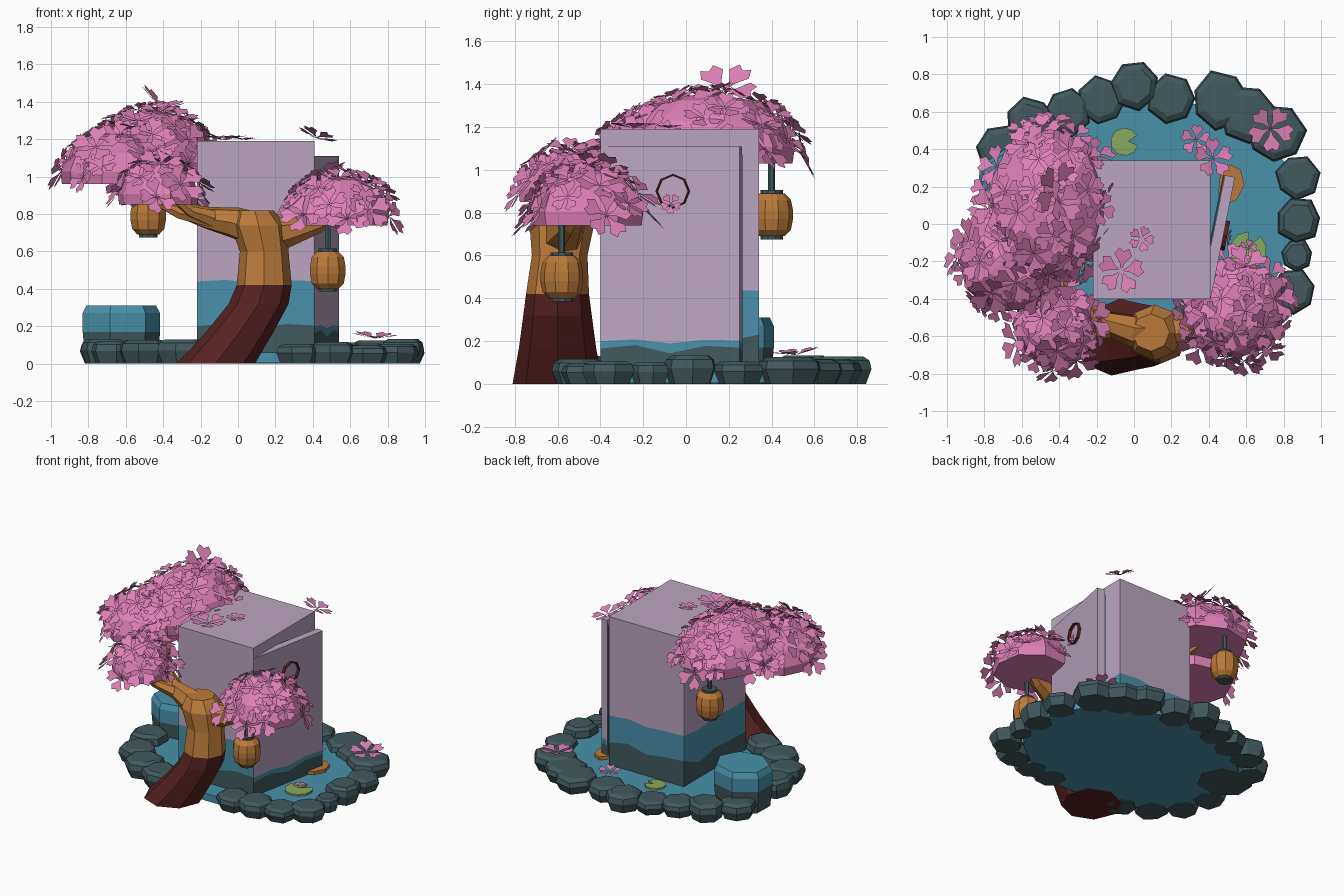
import bpy, bmesh, math, random
from mathutils import Vector, Matrix

if "Cube" in bpy.data.objects:
    bpy.data.objects.remove(bpy.data.objects["Cube"])

random.seed(4)

def material(name, rgb):
    m = bpy.data.materials.new(name)
    m.diffuse_color = (*rgb, 1)
    m.use_nodes = True
    m.node_tree.nodes["Principled BSDF"].inputs["Base Color"].default_value = m.diffuse_color
    return m

PINK = material("blossom pink", (.73, .215, .47))
LAVENDER = material("lavender", (.50, .38, .53))
TEAL = material("water teal", (.065, .285, .40))
SLATE = material("dark slate", (.054, .10, .112))
ORANGE = material("warm orange", (.50, .195, .042))
MAROON = material("bark maroon", (.10, .016, .016))
GREEN = material("leaf green", (.25, .40, .115))

def finish(name, bm, *mats):
    bmesh.ops.recalc_face_normals(bm, faces=bm.faces)
    me = bpy.data.meshes.new(name)
    bm.to_mesh(me)
    bm.free()
    for m in mats:
        me.materials.append(m)
    ob = bpy.data.objects.new(name, me)
    bpy.context.collection.objects.link(ob)
    return ob

def loft(bm, rings, caps=True):
    """Skin a list of equal-length point rings; returns the bands of faces."""
    vs = [[bm.verts.new(p) for p in r] for r in rings]
    n = len(vs[0])
    bands = [[bm.faces.new((a[i], a[(i + 1) % n], b[(i + 1) % n], b[i])) for i in range(n)]
             for a, b in zip(vs, vs[1:])]
    if caps:
        bm.faces.new(vs[0][::-1])
        bm.faces.new(vs[-1])
    return bands

def lathe(name, profile, sides, loc, mats, scale=(1, 1), jitter=0, top_z=None):
    """Turned shape from (radius, height) pairs; faces above top_z take the second colour."""
    bm = bmesh.new()
    turn = random.random() * 6 if jitter else math.pi / sides
    wob = [1 + random.uniform(-jitter, jitter) for _ in range(sides)]
    rings = []
    for r, z in profile:
        rings.append([(loc[0] + r * scale[0] * wob[i] * math.cos(turn + i * math.tau / sides),
                       loc[1] + r * scale[1] * wob[i] * math.sin(turn + i * math.tau / sides),
                       loc[2] + z) for i in range(sides)])
    loft(bm, rings)
    if top_z:
        for f in bm.faces:
            f.material_index = int(f.calc_center_median().z > top_z)
    return finish(name, bm, *mats)

def tube(name, path, radii, mats, sides=7, level=False, split=None):
    bm = bmesh.new()
    pts = [Vector(p) for p in path]
    rings = []
    for i, p in enumerate(pts):
        t = Vector((0, 0, 1)) if level else pts[min(i + 1, len(pts) - 1)] - pts[max(i - 1, 0)]
        q = t.to_track_quat('Z', 'Y')
        rings.append([p + q @ Vector((radii[i] * math.cos(k * math.tau / sides),
                                      radii[i] * math.sin(k * math.tau / sides), 0))
                      for k in range(sides)])
    loft(bm, rings)
    if split:
        for f in bm.faces:
            f.material_index = int(f.calc_center_median().z > split)
    return finish(name, bm, *mats)

def banded_block(name, corners, z0, z1, low, high):
    """Upright block with wavy slate and teal bands below a lavender wall."""
    bm = bmesh.new()
    pts, n = [], 4
    for a, b in zip(corners, corners[1:] + corners[:1]):
        pts += [Vector(a).lerp(Vector(b), k / n) for k in range(n)]
    wave = [.022 * math.sin(i * 2.3) for i in range(len(pts))]
    rings = [[(p.x, p.y, h) for p, h in zip(pts, hs)] for hs in (
        [z0] * len(pts), [low(p) + w for p, w in zip(pts, wave)],
        [high(p) + w * .5 for p, w in zip(pts, wave)], [z1] * len(pts))]
    bands = loft(bm, rings)
    for k, band in enumerate(bands):
        for f in band:
            f.material_index = k
    bm.faces.ensure_lookup_table()
    bm.faces[-1].material_index = 2
    return finish(name, bm, SLATE, TEAL, LAVENDER)

def add_flower(bm, loc, normal, r):
    """Five notched petals, slightly cupped."""
    q = Vector(normal).to_track_quat('Z', 'Y')
    spin = random.random() * 6
    shape = [(0, 0), (.35, -.30), (.78, -.50), (1, -.22), (.84, 0), (1, .22), (.78, .50), (.35, .30)]
    for k in range(5):
        a0 = spin + k * math.tau / 5
        bm.faces.new([bm.verts.new(Vector(loc) + q @ Vector(
            (d * r * math.cos(a0 + a), d * r * math.sin(a0 + a), .2 * r * d))) for d, a in shape])

def flowers(name, items):
    bm = bmesh.new()
    for loc, normal, r in items:
        add_flower(bm, loc, normal, r)
    return finish(name, bm, PINK)

# Pond water and rim of rocks
lathe("pond_water", [(1, .005), (1, .06)], 16, (.08, .06, 0), [TEAL], (.82, .62))
rocks = [(.01, .74, .13), (-.17, .66, .13), (.2, .67, .13), (.46, .66, .16), (.61, .58, .16),
         (.76, .48, .16), (.87, .25, .12), (.88, .02, .12), (.85, -.36, .13), (.87, -.17, .09),
         (.68, -.46, .13), (.5, -.5, .13), (.32, -.51, .13), (-.3, -.5, .13), (-.5, -.42, .14),
         (-.66, -.26, .13), (-.72, -.05, .13), (-.71, .4, .13), (-.55, .55, .13), (-.36, .6, .13)]
for i, (x, y, r) in enumerate(rocks):
    h = random.uniform(.095, .135)
    lathe(f"rim_rock_{i}", [(.8 * r, 0), (r, h * .55), (.93 * r, h * .85), (.7 * r, h)], 7,
          (x, y, 0), [SLATE], jitter=.09)
# Tall rock with a teal top
lathe("tall_rock", [(.92, 0), (.97, .1), (1, .17), (1, .27), (.9, .31)], 7,
      (-.63, .22, 0), [SLATE, TEAL], (.22, .19), jitter=.04, top_z=.18)

# Main block with painted bands
banded_block("main_block", [(-.22, -.4), (.41, -.4), (.41, .34), (-.22, .34)], .01, 1.19,
             lambda p: .2 if p.y < .2 else .24, lambda p: .44)

# Door standing ajar on the right side, with its dark lining
hinge, along, inward = Vector((.41, -.4)), Vector((.13, .65)), Vector((-.98, .196))
banded_block("door", [tuple(p) for p in (hinge, hinge + along, hinge + along + inward * .055,
             hinge + inward * .055)], .03, 1.11, lambda p: .165, lambda p: .2)
bm = bmesh.new()
a, b = hinge + inward * .057, hinge + along + inward * .057
corners = [a, b, b + inward * .008, a + inward * .008]
loft(bm, [[(p.x, p.y, z) for p in corners] for z in (.06, 1.07)])
finish("door_lining", bm, SLATE)

# Round window rim on the door
bm = bmesh.new()
outward = Vector((.98, -.196, 0))
centre = Vector((.41 + .13 * .52, -.06, .9))
q = outward.to_track_quat('Z', 'Y')
rings = []
for r, d in ((.080, 0), (.080, .022), (.073, .022), (.073, 0)):
    rings.append([centre + outward * d + q @ Vector((r * math.cos(k * math.pi / 4),
                  r * math.sin(k * math.pi / 4), 0)) for k in range(8)])
loft(bm, rings, caps=False)
finish("window_rim", bm, MAROON)

# Tree trunk and branches
tube("trunk", [(-.12, -.6, 0), (.01, -.6, .17), (.11, -.6, .32), (.14, -.6, .42), (.14, -.59, .6),
               (.11, -.58, .74), (.09, -.58, .82)], [.21, .18, .16, .147, .13, .15, .10],
     [MAROON, ORANGE], 8, level=True, split=.42)
tube("left_branch", [(.14, -.58, .70), (-.02, -.57, .755), (-.17, -.52, .78), (-.3, -.42, .82),
                     (-.42, -.28, .9), (-.5, -.1, 1.05)], [.10, .085, .06, .045, .035, .025], [ORANGE])
tube("right_branch", [(.14, -.58, .68), (.28, -.56, .71), (.42, -.53, .75), (.58, -.48, .83)],
     [.11, .08, .055, .025], [ORANGE])
for i, tip in enumerate([(-.47, -.58, .88), (-.42, -.5, .9), (-.36, -.64, .9)]):
    mid = Vector((-.12, -.55, .765)).lerp(Vector(tip), .55) - Vector((0, 0, .025))
    tube(f"twig_{i}", [(-.1, -.55, .765), mid, tip], [.055, .032, .016], [ORANGE], 6)
tube("back_twig", [(-.48, -.12, .98), (-.4, .1, 1.0), (-.46, .25, 1.08)], [.025, .02, .015], [ORANGE], 6)

# Blossom canopies: centre, radii, base height, height, flower count
canopies = [("upper_canopy", (-.46, .1), (.33, .43), 1.03, .32, 34),
            ("side_canopy", (-.65, -.17), (.29, .30), .96, .27, 22),
            ("front_canopy", (-.42, -.56), (.22, .22), .85, .23, 17),
            ("right_canopy", (.54, -.46), (.28, .27), .74, .26, 24)]
for name, c, rad, z0, h, count in canopies:
    lathe(name, [(.97, 0), (1, h * .25), (.86, h * .62), (.5, h * .92), (.15, h)], 9,
          (*c, z0), [PINK], rad, jitter=.05)
    items = []
    for i in range(count):
        ang = i * 2.39996 + random.uniform(-.2, .2)
        e = math.asin(max(.06, 1 - (i + .5) / count))
        ca, sa = math.cos(ang) * math.cos(e), math.sin(ang) * math.cos(e)
        loc = (c[0] + rad[0] * 1.02 * ca, c[1] + rad[1] * 1.02 * sa, z0 + .02 + h * math.sin(e))
        normal = (ca + random.uniform(-.3, .3), sa + random.uniform(-.3, .3),
                  math.sin(e) + random.uniform(.1, .6))
        items.append((loc, normal, random.uniform(.085, .135)))
    flowers(name + "_blossoms", items)
flowers("large_blossom", [((-.42, .18, 1.37), (.6, -.1, .7), .16)])

# Loose blossoms on the block, rock, water and lily pad
flowers("loose_blossoms", [((-.07, -.25, 1.195), (0, 0, 1), .125), ((.04, -.08, 1.195), (0, 0, 1), .07),
                           ((.42, .35, 1.21), (.35, .25, 1), .11), ((.33, .45, .07), (0, 0, 1), .085),
                           ((.73, .51, .135), (.05, -.1, 1), .125), ((.61, -.13, .09), (0, 0, 1), .05),
                           ((.5, -.07, .84), (.98, -.2, .2), .05)])

# Lily pads with a notch
for i, (x, y, r, turn) in enumerate([(-.05, .44, .075, .1), (.61, -.14, .10, 1.2)]):
    bm = bmesh.new()
    outline = [(x + .02 * math.cos(turn), y + .02 * math.sin(turn))] + [
        (x + r * math.cos(turn + .35 + k * .62), y + r * math.sin(turn + .35 + k * .62)) for k in range(10)]
    loft(bm, [[(px, py, z) for px, py in outline] for z in (.062, .075)])
    finish(f"lily_pad_{i}", bm, GREEN)

# Orange fish at the surface
bm = bmesh.new()
outline = [(.48, .10), (.55, .13), (.59, .21), (.57, .29), (.51, .32), (.46, .26), (.45, .16)]
loft(bm, [[(x, y, z) for x, y in outline] for z in (.055, .085)])
finish("fish", bm, ORANGE)

# Hanging lanterns with caps and cords
for side, x, y, z, top in (("right", .48, -.58, .4, .78), ("left", -.48, .4, .69, 1.06)):
    lathe(f"{side}_lantern", [(.06, 0), (.09, .03), (.1, .08), (.1, .12), (.09, .17), (.06, .2)],
          10, (x, y, z), [ORANGE])
    for part, h in (("base", -.015), ("cap", .195)):
        lathe(f"{side}_lantern_{part}", [(.052, 0), (.052, .02)], 10, (x, y, z + h), [SLATE])
    lathe(f"{side}_lantern_cord", [(.016, .2), (.016, top - z)], 6, (x, y, z), [SLATE])
